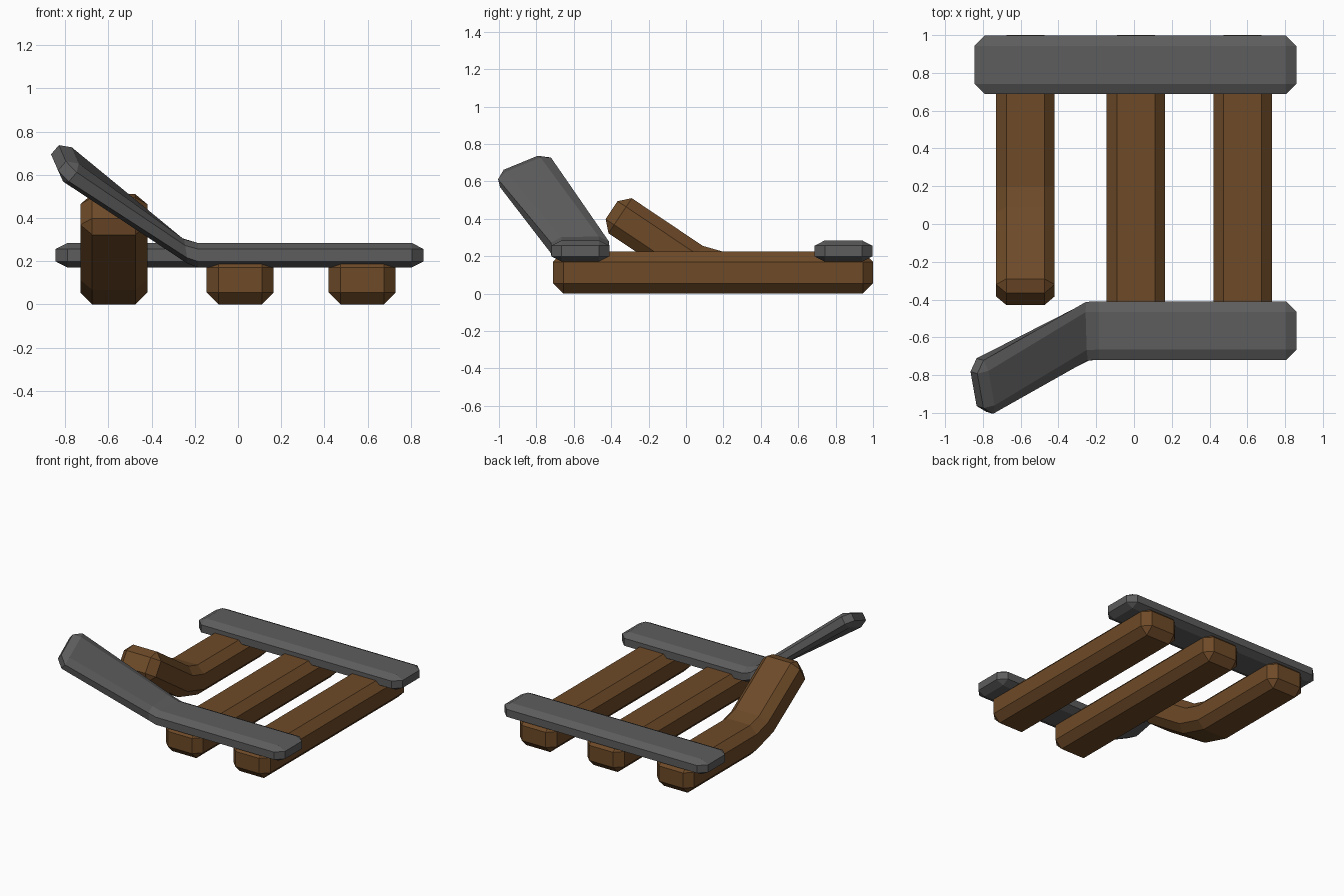
import bpy, bmesh, math
from mathutils import Vector as V

if "Cube" in bpy.data.objects:
    bpy.data.objects.remove(bpy.data.objects["Cube"])

BEVEL = 0.055
HALF_W = 0.155


def material(name, rgb):
    m = bpy.data.materials.new(name)
    m.diffuse_color = (*rgb, 1)
    m.use_nodes = True
    m.node_tree.nodes["Principled BSDF"].inputs["Base Color"].default_value = m.diffuse_color
    return m


wood = material("wood", (0.156, 0.069, 0.021))
steel = material("dark_metal", (0.11, 0.11, 0.11))


def beam(name, stations, half_t, bevel_t, mat):
    """Chamfered bar swept through stations of (centre, width axis, thickness axis)."""
    bm = bmesh.new()
    a, b = HALF_W, half_t
    c, d = a - BEVEL, b - bevel_t
    profile = [(a, -d), (a, d), (c, b), (-c, b), (-a, d), (-a, -d), (-c, -b), (c, -b)]
    corners = [(c, -d), (c, d), (-c, d), (-c, -d)]
    profile = [profile[-1]] + profile[:-1]
    st = [(V(p), V(w).normalized(), V(n)) for p, w, n in stations]
    rings = [[bm.verts.new(p + w * x + n * y) for x, y in profile] for p, w, n in st]
    for r, s in zip(rings, rings[1:]):
        for i in range(8):
            j = (i + 1) % 8
            bm.faces.new((r[i], r[j], s[j], s[i]))
    # bevelled end caps
    for k, inner in ((0, 1), (-1, -2)):
        p, w, n = st[k]
        u = w.cross(n).normalized()
        if u.dot(p - st[inner][0]) < 0:
            u = -u
        cap = [bm.verts.new(p + u * BEVEL + w * x + n * y) for x, y in corners]
        r = rings[k]
        bm.faces.new(cap)
        for i in range(4):
            j = (i + 1) % 4
            bm.faces.new((r[2 * i], r[2 * i + 1], cap[i]))
            bm.faces.new((r[2 * i + 1], r[(2 * i + 2) % 8], cap[j], cap[i]))
    bmesh.ops.recalc_face_normals(bm, faces=bm.faces)
    me = bpy.data.meshes.new(name)
    bm.to_mesh(me)
    bm.free()
    me.materials.append(mat)
    ob = bpy.data.objects.new(name, me)
    bpy.context.collection.objects.link(ob)
    return ob


X, Y, Z = (1, 0, 0), (0, 1, 0), (0, 0, 1)
SL_H = 0.1125

# straight sleepers
for name, x in (("middle_sleeper", 0.01), ("right_sleeper", 0.575)):
    beam(name, [((x, 0.945, SL_H), X, Z), ((x, -0.655, SL_H), X, Z)], SL_H, BEVEL, wood)

# bent sleeper, its front end curling upward
x = -0.575
t = math.radians(33.5)
n = (0, math.sin(t), math.cos(t))
beam("bent_sleeper", [((x, 0.945, SL_H), X, Z),
                      ((x, 0.195, SL_H), X, Z),
                      ((x, 0.028, 0.161), X, n),
                      ((x, -0.352, 0.416), X, n)], SL_H, BEVEL, wood)

# straight back rail
RZ, RT, RB = 0.2275, 0.0565, 0.028
beam("back_rail", [((0.805, 0.842, RZ), Y, Z), ((-0.79, 0.842, RZ), Y, Z)], RT, RB, steel)

# front rail, its left end twisted up and outward
beam("bent_front_rail", [((0.805, -0.565, RZ), Y, Z),
                         ((-0.185, -0.565, RZ), Y, Z),
                         ((-0.245, -0.567, 0.247), (-0.03, 1, 0.02), (-0.15, 0, 1.0)),
                         ((-0.79, -0.858, 0.648), (-0.163, 0.913, 0.375), (0.637, -0.191, 0.744))],
     RT, RB, steel)
